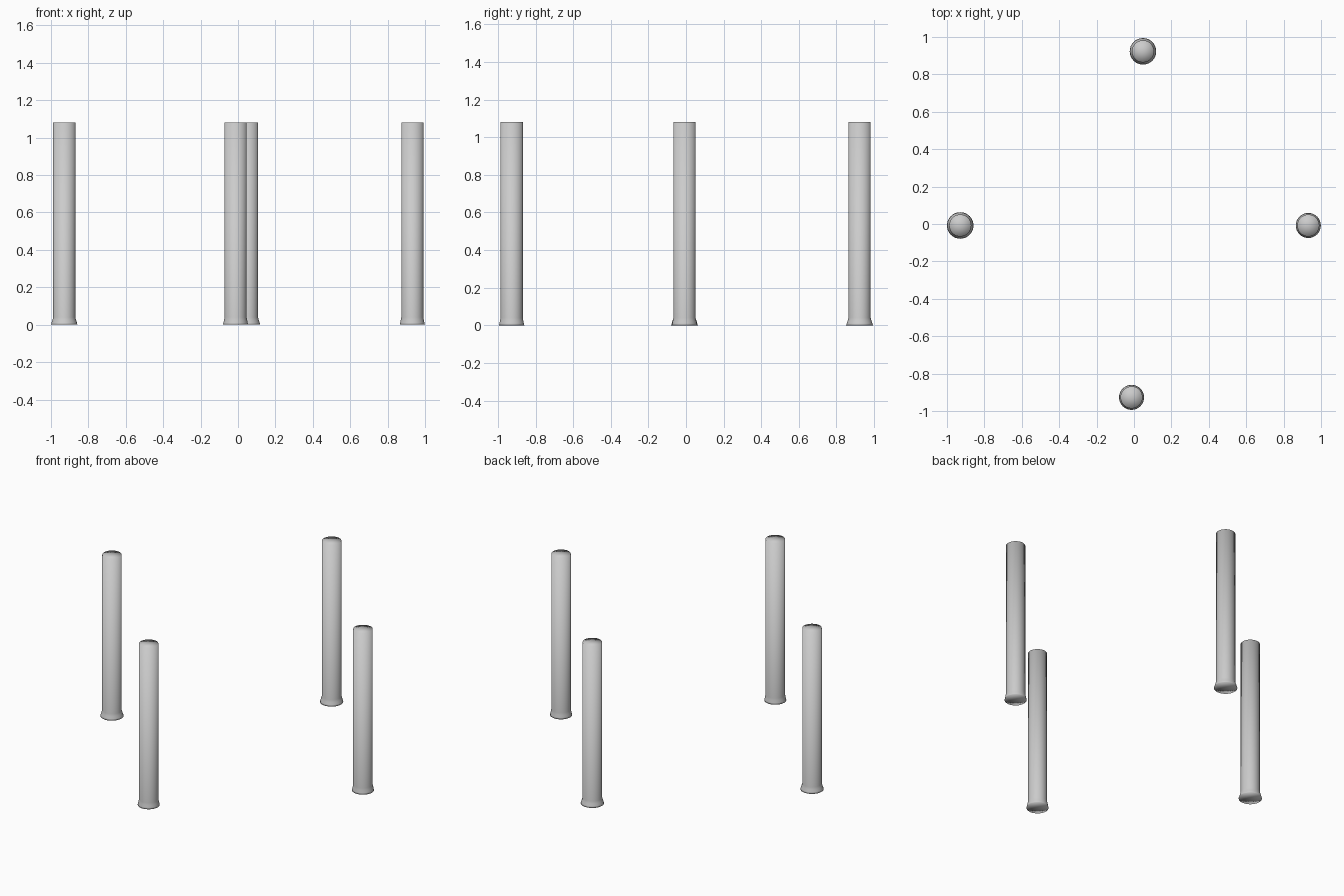
import bpy, bmesh
from math import cos, sin, tau

if "Cube" in bpy.data.objects:
    bpy.data.objects.remove(bpy.data.objects["Cube"])

SIDES = 32
HEIGHT = 1.08
SHAFT = 0.059


def make_post(name, x, y, foot):
    """Round post with a small flared foot and closed ends."""
    flare = foot - SHAFT
    profile = [(foot, 0.0), (SHAFT + flare * 0.75, 0.01),
               (SHAFT + flare * 0.35, 0.025), (SHAFT, 0.04), (SHAFT, HEIGHT)]
    bm = bmesh.new()
    rings = [[bm.verts.new((r * cos(tau * i / SIDES), r * sin(tau * i / SIDES), z))
              for i in range(SIDES)] for r, z in profile]
    bottom = bm.verts.new((0, 0, 0))
    top = bm.verts.new((0, 0, HEIGHT))
    for i in range(SIDES):
        j = (i + 1) % SIDES
        for a, b in zip(rings, rings[1:]):
            bm.faces.new((a[i], a[j], b[j], b[i]))
        bm.faces.new((bottom, rings[0][j], rings[0][i]))
        bm.faces.new((top, rings[-1][i], rings[-1][j]))
    # smooth over the rims too, so the caps shade softly
    for f in bm.faces:
        f.smooth = True
    mesh = bpy.data.meshes.new(name)
    bm.to_mesh(mesh)
    bm.free()
    obj = bpy.data.objects.new(name, mesh)
    obj.location = (x, y, 0)
    bpy.context.collection.objects.link(obj)


# Four legs set in a cross
make_post("left_leg", -0.929, -0.008, 0.071)
make_post("right_leg", 0.932, -0.008, 0.067)
make_post("front_leg", -0.013, -0.927, 0.067)
make_post("back_leg", 0.048, 0.923, 0.071)
